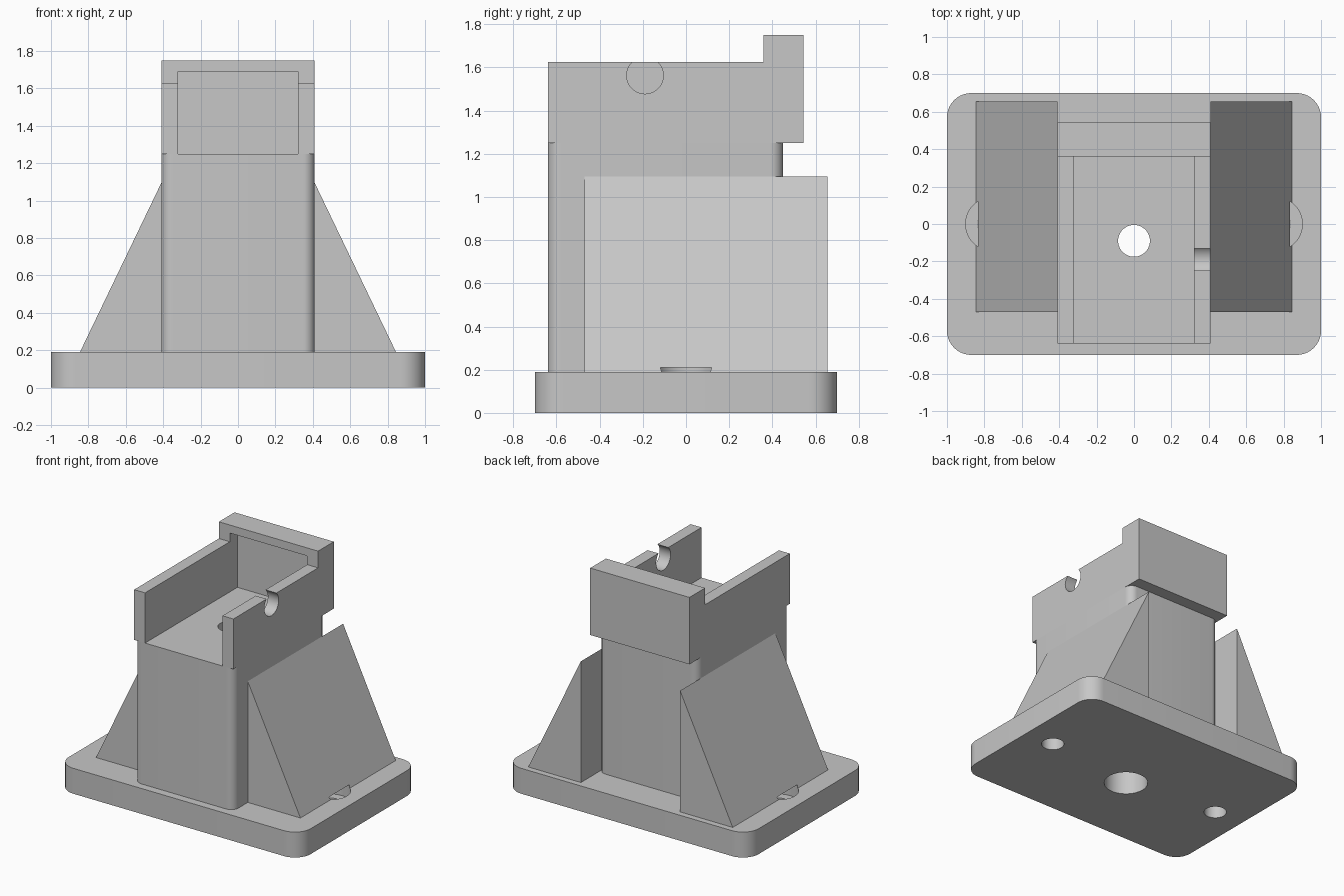
import bpy, bmesh, math

if "Cube" in bpy.data.objects:
    bpy.data.objects.remove(bpy.data.objects["Cube"])

grey = bpy.data.materials.new("plain grey")
grey.diffuse_color = (0.57, 0.57, 0.57, 1)
grey.use_nodes = True
grey.node_tree.nodes["Principled BSDF"].inputs["Base Color"].default_value = grey.diffuse_color


def prism(name, points, axis, lo, hi):
    """Extrude a closed outline along an axis: z uses (x, y), x uses (y, z), y uses (x, z)."""
    place = {"x": lambda a, b: (lo, a, b),
             "y": lambda a, b: (a, lo, b),
             "z": lambda a, b: (a, b, lo)}[axis]
    shift = {"x": (hi - lo, 0, 0), "y": (0, hi - lo, 0), "z": (0, 0, hi - lo)}[axis]
    bm = bmesh.new()
    face = bm.faces.new([bm.verts.new(place(a, b)) for a, b in points])
    ext = bmesh.ops.extrude_face_region(bm, geom=[face])
    bmesh.ops.translate(bm, vec=shift,
                        verts=[v for v in ext["geom"] if isinstance(v, bmesh.types.BMVert)])
    bmesh.ops.recalc_face_normals(bm, faces=bm.faces)
    mesh = bpy.data.meshes.new(name)
    bm.to_mesh(mesh)
    bm.free()
    mesh.materials.append(grey)
    obj = bpy.data.objects.new(name, mesh)
    bpy.context.collection.objects.link(obj)
    return obj


def circle(cx, cy, r, n=48):
    return [(cx + r * math.cos(2 * math.pi * i / n), cy + r * math.sin(2 * math.pi * i / n))
            for i in range(n)]


def rounded_rect(x0, x1, y0, y1, r, n=10):
    pts = []
    corners = [(x1 - r, y1 - r), (x0 + r, y1 - r), (x0 + r, y0 + r), (x1 - r, y0 + r)]
    for k, (cx, cy) in enumerate(corners):
        for i in range(n + 1):
            a = math.pi / 2 * (k + i / n)
            pts.append((cx + r * math.cos(a), cy + r * math.sin(a)))
    return pts


def rect(x0, x1, y0, y1):
    return [(x0, y0), (x1, y0), (x1, y1), (x0, y1)]


def finish(obj, cutters=()):
    """Cut the part, bake the cuts and smooth only the curved faces."""
    for c in cutters:
        mod = obj.modifiers.new("cut", "BOOLEAN")
        mod.operation, mod.solver, mod.object = "DIFFERENCE", "EXACT", c
        c.hide_render = True
    bpy.context.view_layer.update()
    deps = bpy.context.evaluated_depsgraph_get()
    mesh = bpy.data.meshes.new_from_object(obj.evaluated_get(deps))
    obj.modifiers.clear()
    obj.data = mesh
    mesh.shade_smooth()
    mesh.set_sharp_from_angle(angle=math.radians(30))


# Hole cutters
counterbore = prism("counterbore_cutter", circle(0, -0.09, 0.155), "z", -0.1, 1.0)
centre_hole = prism("centre_hole_cutter", circle(0, -0.09, 0.085), "z", 0.5, 1.5)
screw_holes, screw_heads = [], []
for s in (-1, 1):
    screw_holes.append(prism("screw_hole_cutter", circle(s * 0.757, 0, 0.08), "z", -0.1, 0.15))
    screw_heads.append(prism("screw_head_cutter", circle(s * 0.757, 0, 0.143), "z", 0.1, 0.21))

# Base plate with rounded corners
base = prism("base_plate", rounded_rect(-1, 1, -0.7, 0.7, 0.13), "z", 0, 0.19)
finish(base, [counterbore] + screw_holes + screw_heads)

# Column
column = prism("column", rounded_rect(-0.41, 0.41, -0.64, 0.45, 0.06), "z", 0.19, 1.25)
finish(column, [counterbore, centre_hole])

# Sloped side braces
for s, side, head in ((-1, "left", screw_heads[0]), (1, "right", screw_heads[1])):
    brace = prism(side + "_brace", [(s * 0.41, 0.19), (s * 0.845, 0.19), (s * 0.41, 1.095)],
                  "y", -0.47, 0.655)
    finish(brace, [head])

# Cradle: side walls and a taller back wall around an open-fronted pocket
cradle = prism("cradle", [(-0.64, 1.25), (0.545, 1.25), (0.545, 1.75), (0.36, 1.75),
                          (0.36, 1.625), (-0.64, 1.625)], "x", -0.41, 0.41)
pocket = prism("pocket_cutter", rect(-0.32, 0.32, -1, 0.45), "z", 1.0, 1.69)
notch = prism("notch_cutter", circle(-0.19, 1.563, 0.085), "x", 0.2, 0.6)
finish(cradle, [pocket, notch])

# Remove the cutters
for c in [counterbore, centre_hole, pocket, notch] + screw_holes + screw_heads:
    bpy.data.objects.remove(c)
